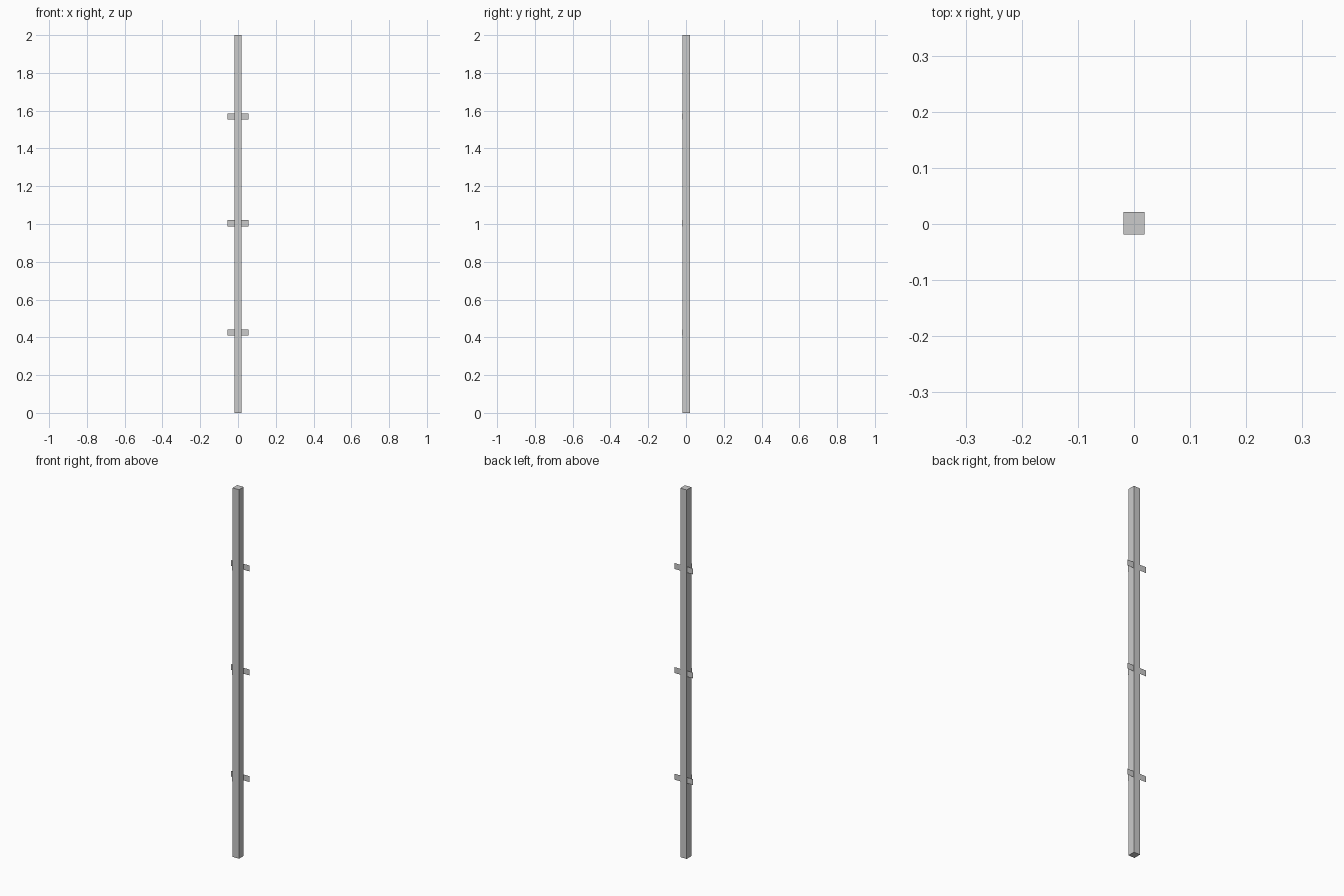
import bpy, bmesh

if "Cube" in bpy.data.objects:
    bpy.data.objects.remove(bpy.data.objects["Cube"])

def add_mesh(name, bm):
    mesh = bpy.data.meshes.new(name)
    bm.to_mesh(mesh)
    bm.free()
    obj = bpy.data.objects.new(name, mesh)
    bpy.context.collection.objects.link(obj)
    return obj

# Square fence post
bm = bmesh.new()
bmesh.ops.create_cube(bm, size=1)
bmesh.ops.scale(bm, vec=(0.038, 0.04, 2.0), verts=bm.verts)
bmesh.ops.translate(bm, vec=(0, 0.0015, 1.0), verts=bm.verts)
add_mesh("post", bm)

# Thin sheet brackets: wrap round the front of the post, wings at the back
PROFILE = [(-0.056, 0.0205), (-0.0197, 0.0205), (-0.0197, -0.0215),
           (0.0197, -0.0215), (0.0197, 0.0205), (0.056, 0.0205)]
HEIGHT = 0.032

def bracket(name, z):
    bm = bmesh.new()
    low = [bm.verts.new((x, y, z - HEIGHT / 2)) for x, y in PROFILE]
    high = [bm.verts.new((x, y, z + HEIGHT / 2)) for x, y in PROFILE]
    for i in range(len(PROFILE) - 1):
        bm.faces.new((low[i], low[i + 1], high[i + 1], high[i]))
    add_mesh(name, bm)

for name, z in (("lower", 0.426), ("middle", 1.004), ("upper", 1.568)):
    bracket(name + "_bracket", z)
